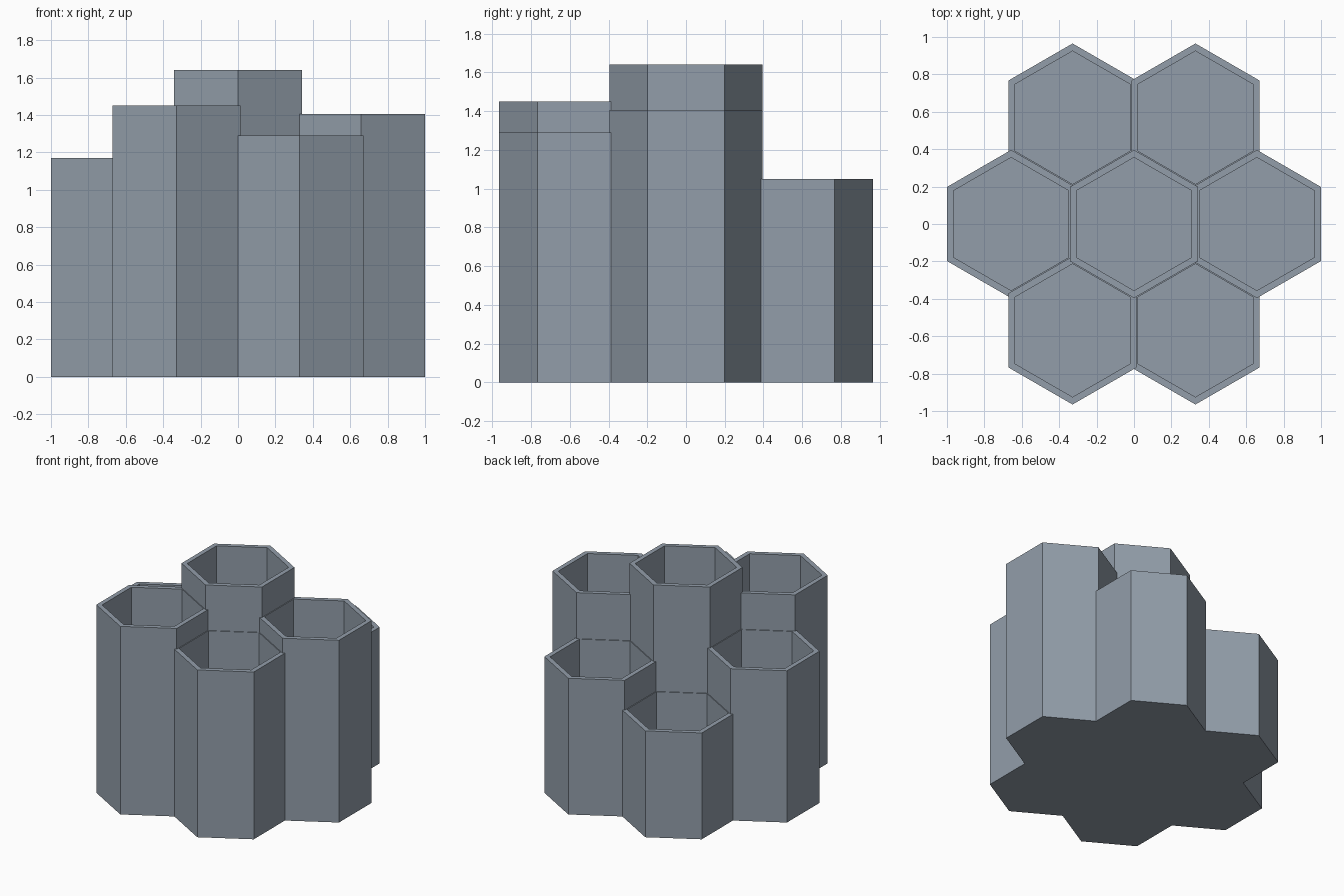
import bpy, bmesh, math
from mathutils import Matrix

if "Cube" in bpy.data.objects:
    bpy.data.objects.remove(bpy.data.objects["Cube"], do_unlink=True)

HALF_WIDTH = 0.343               # centre to outer flat side
SPACING = 1 - HALF_WIDTH         # distance between neighbouring tubes
WALL = 0.035
FLOOR = 0.035

# Blue-grey plastic
grey = bpy.data.materials.new("blue_grey")
grey.use_nodes = True
colour = (0.29, 0.34, 0.40, 1)
grey.diffuse_color = colour
grey.node_tree.nodes["Principled BSDF"].inputs["Base Color"].default_value = colour


def hex_cup(name, x, y, height):
    """Open six-sided tube with a closed floor, corners pointing along y."""
    bm = bmesh.new()
    radius = HALF_WIDTH / math.cos(math.pi / 6)
    ring = [bm.verts.new((radius * math.sin(i * math.pi / 3),
                          -radius * math.cos(i * math.pi / 3), 0)) for i in range(6)]
    base = bm.faces.new(ring)
    # Raise the outer wall, keeping the base
    raised = bmesh.ops.extrude_face_region(bm, geom=[base], use_keep_orig=True)["geom"]
    bmesh.ops.translate(bm, vec=(0, 0, height),
                        verts=[g for g in raised if isinstance(g, bmesh.types.BMVert)])
    bmesh.ops.recalc_face_normals(bm, faces=bm.faces)
    # Inset the top to leave the rim, then sink it to form the well
    top = max(bm.faces, key=lambda f: f.calc_center_median().z)
    bmesh.ops.inset_region(bm, faces=[top], thickness=WALL, use_even_offset=True)
    well = bmesh.ops.extrude_face_region(bm, geom=[top])["geom"]
    if top.is_valid:
        bmesh.ops.delete(bm, geom=[top], context='FACES_ONLY')
    bmesh.ops.translate(bm, vec=(0, 0, FLOOR - height),
                        verts=[g for g in well if isinstance(g, bmesh.types.BMVert)])
    bmesh.ops.recalc_face_normals(bm, faces=bm.faces)
    mesh = bpy.data.meshes.new(name)
    bm.to_mesh(mesh)
    bm.free()
    mesh.materials.append(grey)
    cup = bpy.data.objects.new(name, mesh)
    cup.location = (x, y, 0)
    bpy.context.collection.objects.link(cup)


# Tall middle cup, and six around it, counter-clockwise from the left side
hex_cup("centre_cup", 0, 0, 1.64)
outer = [("left_cup", 1.405), ("back_left_cup", 1.05), ("back_right_cup", 0.82),
         ("right_cup", 1.17), ("front_right_cup", 1.45), ("front_left_cup", 1.29)]
for i, (name, height) in enumerate(outer):
    angle = i * math.pi / 3
    hex_cup(name, SPACING * math.cos(angle), SPACING * math.sin(angle), height)
